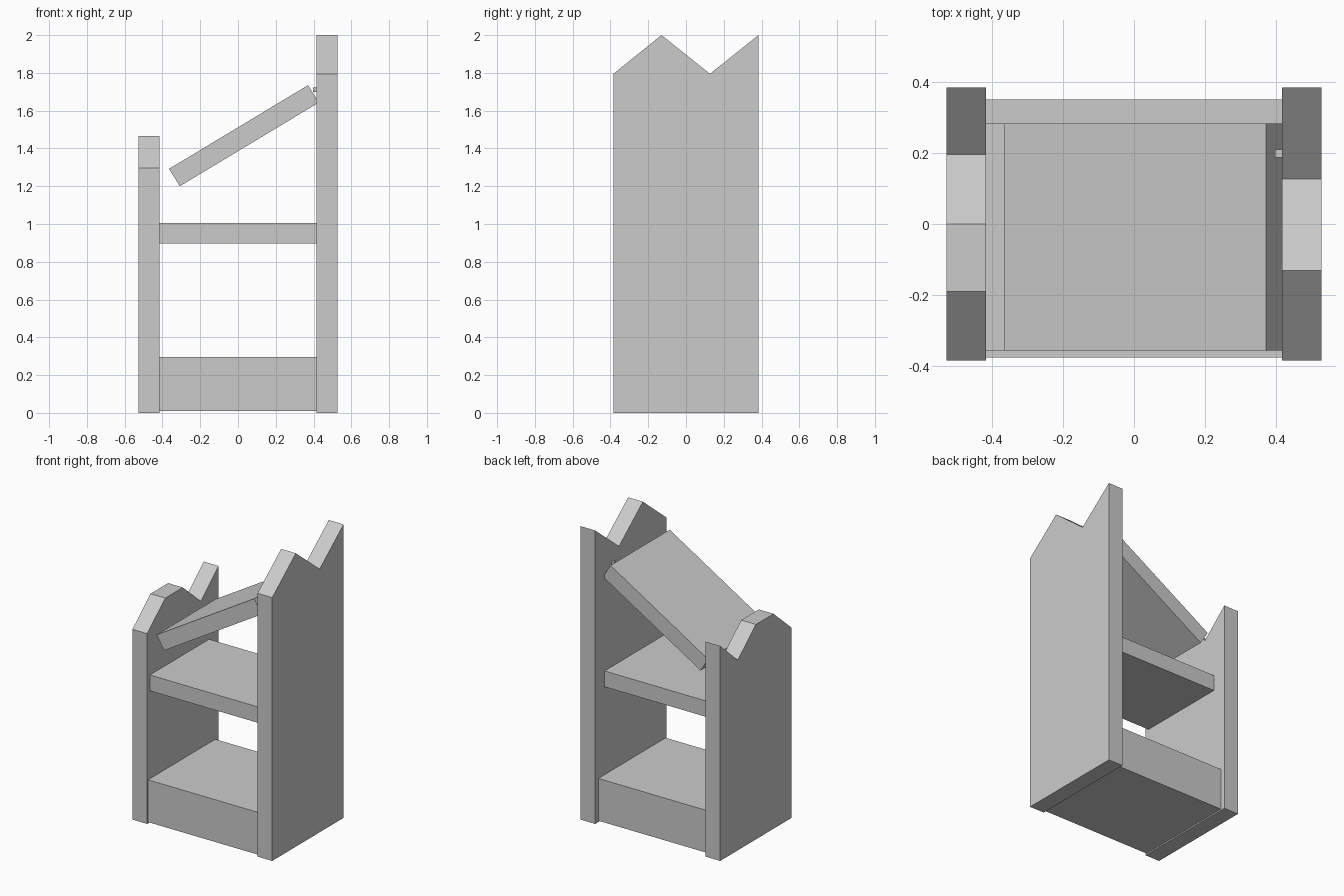
import bpy, bmesh

if "Cube" in bpy.data.objects:
    bpy.data.objects.remove(bpy.data.objects["Cube"])


def prism(name, profile, axis, lo, hi):
    """Extrude a 2D profile: (y, z) along x, or (x, z) along y."""
    def place(p, t):
        return (t, p[0], p[1]) if axis == 'x' else (p[0], t, p[1])
    bm = bmesh.new()
    face = bm.faces.new([bm.verts.new(place(p, lo)) for p in profile])
    ext = bmesh.ops.extrude_face_region(bm, geom=[face])
    moved = [g for g in ext['geom'] if isinstance(g, bmesh.types.BMVert)]
    d = hi - lo
    bmesh.ops.translate(bm, verts=moved, vec=(d, 0, 0) if axis == 'x' else (0, d, 0))
    bmesh.ops.recalc_face_normals(bm, faces=bm.faces)
    mesh = bpy.data.meshes.new(name)
    bm.to_mesh(mesh)
    bm.free()
    obj = bpy.data.objects.new(name, mesh)
    bpy.context.collection.objects.link(obj)
    return obj


def board(name, x, y, z):
    return prism(name, [(x[0], z[0]), (x[1], z[0]), (x[1], z[1]), (x[0], z[1])], 'y', *y)


HALF_W, INNER, HALF_D = 0.527, 0.416, 0.384

# Side panels with jagged, broken tops
tall_top = [(HALF_D, 2.0), (0.127, 1.795), (-0.13, 2.0), (-HALF_D, 1.795)]
short_top = [(HALF_D, 1.465), (0.195, 1.297), (0.0, 1.465), (-0.19, 1.465), (-HALF_D, 1.297)]
foot = [(-HALF_D, 0), (HALF_D, 0)]
prism("tall_side_panel", foot + tall_top, 'x', INNER, HALF_W)
prism("short_side_panel", foot + short_top, 'x', -HALF_W, -INNER)

# Base block and middle shelf
board("base_block", (-INNER, INNER), (-0.375, 0.35), (0.009, 0.297))
board("middle_shelf", (-INNER, INNER), (-0.355, 0.283), (0.896, 1.004))

# Fallen top shelf, tilted against the tall panel
prism("fallen_shelf", [(-0.365, 1.292), (-0.308, 1.2), (0.428, 1.643), (0.371, 1.735)],
      'y', -0.355, 0.283)

# Small peg on the tall panel
board("shelf_peg", (0.396, 0.43), (0.187, 0.209), (1.7, 1.722))
